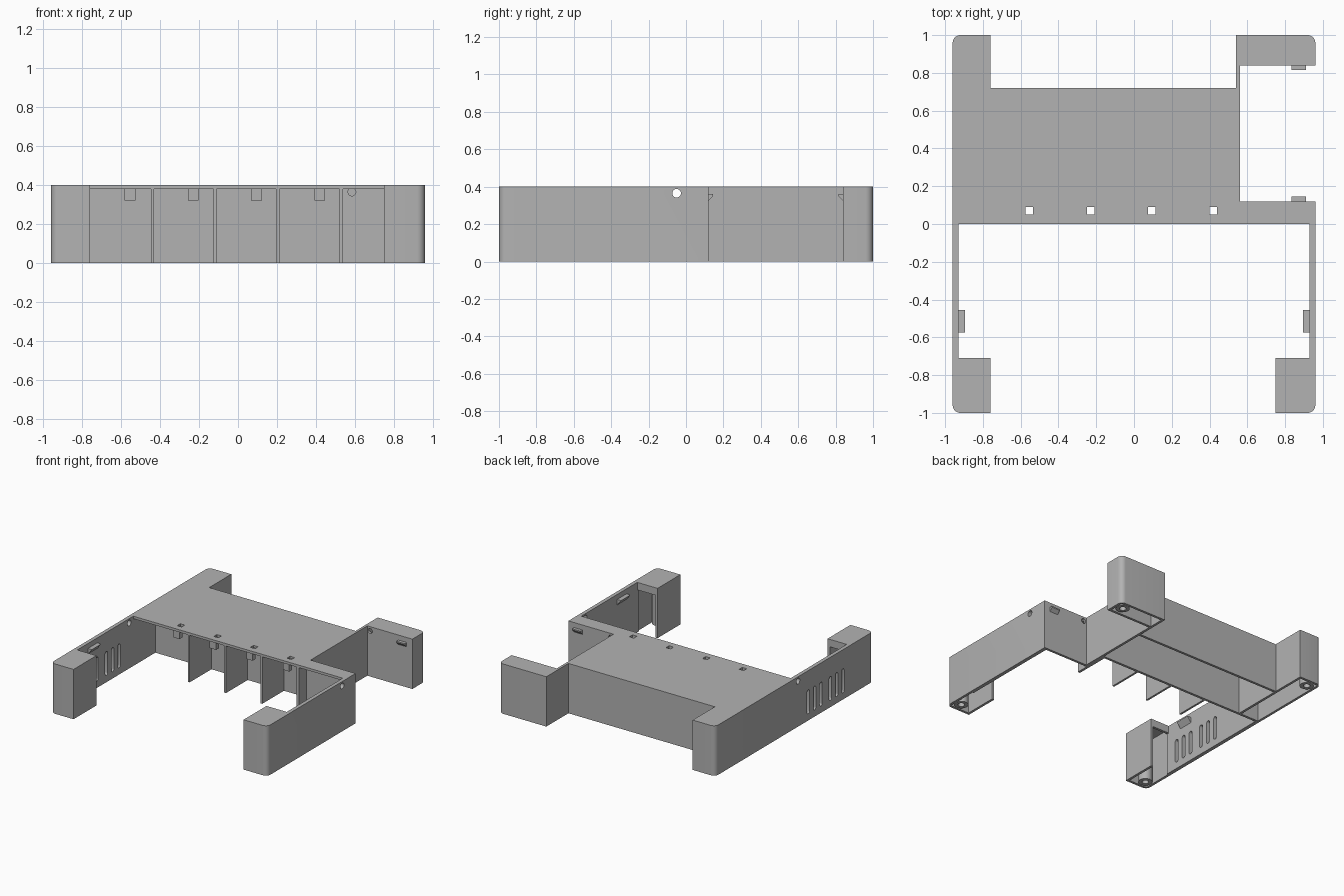
import bpy, bmesh, math
from mathutils import Matrix, Vector

cube = bpy.data.objects.get("Cube")
if cube:
    bpy.data.objects.remove(cube, do_unlink=True)

grey = bpy.data.materials.new("plain_grey")
grey.use_nodes = True
grey.diffuse_color = (0.45, 0.45, 0.45, 1)
grey.node_tree.nodes["Principled BSDF"].inputs["Base Color"].default_value = (0.45, 0.45, 0.45, 1)

H = 0.40       # overall height
ROOF = 0.38    # underside of the top plate


def finish(name, bm):
    bmesh.ops.recalc_face_normals(bm, faces=bm.faces)
    me = bpy.data.meshes.new(name)
    bm.to_mesh(me)
    bm.free()
    me.materials.append(grey)
    ob = bpy.data.objects.new(name, me)
    bpy.context.collection.objects.link(ob)
    return ob


def prism(name, pts, depth):
    """Extrude a closed 3D outline along a depth vector."""
    bm = bmesh.new()
    face = bm.faces.new([bm.verts.new(p) for p in pts])
    ext = bmesh.ops.extrude_face_region(bm, geom=[face])
    moved = [v for v in ext["geom"] if isinstance(v, bmesh.types.BMVert)]
    bmesh.ops.translate(bm, verts=moved, vec=depth)
    return finish(name, bm)


def box(name, x0, x1, y0, y1, z0, z1):
    return prism(name, [(x0, y0, z0), (x1, y0, z0), (x1, y1, z0), (x0, y1, z0)], (0, 0, z1 - z0))


def rod(name, centre, radius, length, axis):
    bm = bmesh.new()
    turn = Vector((0, 0, 1)).rotation_difference(Vector(axis)).to_matrix().to_4x4()
    bmesh.ops.create_cone(bm, cap_ends=True, segments=24, radius1=radius, radius2=radius,
                          depth=length, matrix=Matrix.Translation(centre) @ turn)
    return finish(name, bm)


def cut(target, cutter):
    """Subtract the cutter and delete it."""
    mod = target.modifiers.new("cut", "BOOLEAN")
    mod.operation = "DIFFERENCE"
    mod.solver = "EXACT"
    mod.object = cutter
    bpy.context.view_layer.objects.active = target
    bpy.ops.object.modifier_apply(modifier=mod.name)
    bpy.data.objects.remove(cutter, do_unlink=True)


def smooth(ob):
    bpy.ops.object.select_all(action="DESELECT")
    ob.select_set(True)
    bpy.context.view_layer.objects.active = ob
    bpy.ops.object.shade_smooth_by_angle(angle=math.radians(30))


# Frame: one outline with arms, posts and notches
outline = [(-.96, -1), (-.76, -1), (-.76, -.71), (-.93, -.71), (-.93, 0), (.93, 0),
           (.93, -.71), (.75, -.71), (.75, -1), (.96, -1), (.96, .12), (.56, .12),
           (.56, .84), (.96, .84), (.96, 1), (.54, 1), (.54, .72), (-.76, .72),
           (-.76, 1), (-.96, 1)]
frame = prism("frame", [(x, y, 0) for x, y in outline], (0, 0, H))

# Rounded outer corners
bm = bmesh.new()
bm.from_mesh(frame.data)
corners = [e for e in bm.edges
           if all(abs(v.co.x) > .95 and abs(v.co.y) > .99 for v in e.verts)
           and abs(e.verts[0].co.z - e.verts[1].co.z) > .1]
bmesh.ops.bevel(bm, geom=corners, offset=.04, segments=6, profile=.5, affect="EDGES")
bm.to_mesh(frame.data)
bm.free()

# Hollows under the plate and inside the posts: x0, x1, y0, y1, top
hollows = [(-.93, .52, -.02, .28, ROOF),    # front bays
           (.54, .93, -.02, .10, ROOF),     # side bay
           (-.76, .54, .30, .70, ROOF),     # rear bay
           (-.94, -.78, .30, .98, ROOF),    # rear post column
           (.56, .94, .86, .98, ROOF)]      # rear wide post
for x0, x1 in ((-.94, -.78), (.77, .94)):   # front posts
    hollows.append((x0, x1, -.98, -.73, ROOF))
for x0, x1 in ((-.93, -.78), (.77, .93)):   # their rear openings, below a lip
    hollows.append((x0, x1, -.75, -.69, .34))
for x0, x1, y0, y1, top in hollows:
    cut(frame, box("hollow", x0, x1, y0, y1, -.1, top))

# Square holes in the plate
tab_x = [-.555 + i * .325 for i in range(4)]
for x in tab_x:
    cut(frame, box("square_hole", x - .02, x + .02, .05, .09, .3, .5))

# Vent slots in one arm
for middle in (-.54, -.26):
    for i in (-1, 0, 1):
        y = middle + i * .08
        profile = []
        for z, start in ((.23, 0), (.07, math.pi)):
            for k in range(9):
                a = start + math.pi * k / 8
                profile.append((-1, y + .016 * math.cos(a), z + .016 * math.sin(a)))
        cut(frame, prism("slot", profile, (.15, 0, 0)))

# Cable holes
for x in (-.945, .945):
    cut(frame, rod("cable_hole", (x, -.05, .365), .023, .08, (1, 0, 0)))
for y in (.11, .85):
    cut(frame, rod("cable_hole", (.585, y, .365), .02, .06, (0, 1, 0)))
smooth(frame)

# Dividers between the front bays
for i in range(3):
    x = -.44 + i * .322
    box("divider", x - .008, x + .008, .005, .285, 0, ROOF + .005)

# Tabs hanging below the plate
for x in tab_x:
    box("hanging_tab", x - .028, x + .028, .01, .048, .32, ROOF + .005)

# Wedge clips on arms and in the side notch
for s in (-1, 1):
    prism("arm_clip", [(s * .935, -.575, .36), (s * .895, -.575, .36), (s * .935, -.575, .31)],
          (0, .12, 0))
for y, d in ((.12, 1), (.84, -1)):
    prism("notch_clip", [(.835, y - d * .005, .36), (.835, y + d * .025, .36),
                         (.835, y + d * .025, .35), (.835, y - d * .005, .32)], (.075, 0, 0))

# Screw bosses in the posts
for x in (-.885, .885):
    for y in (-.925, .925):
        boss = rod("screw_boss", (x, y, .193), .052, .382, (0, 0, 1))
        cut(boss, rod("screw_hole", (x, y, .1), .025, .4, (0, 0, 1)))
        smooth(boss)
